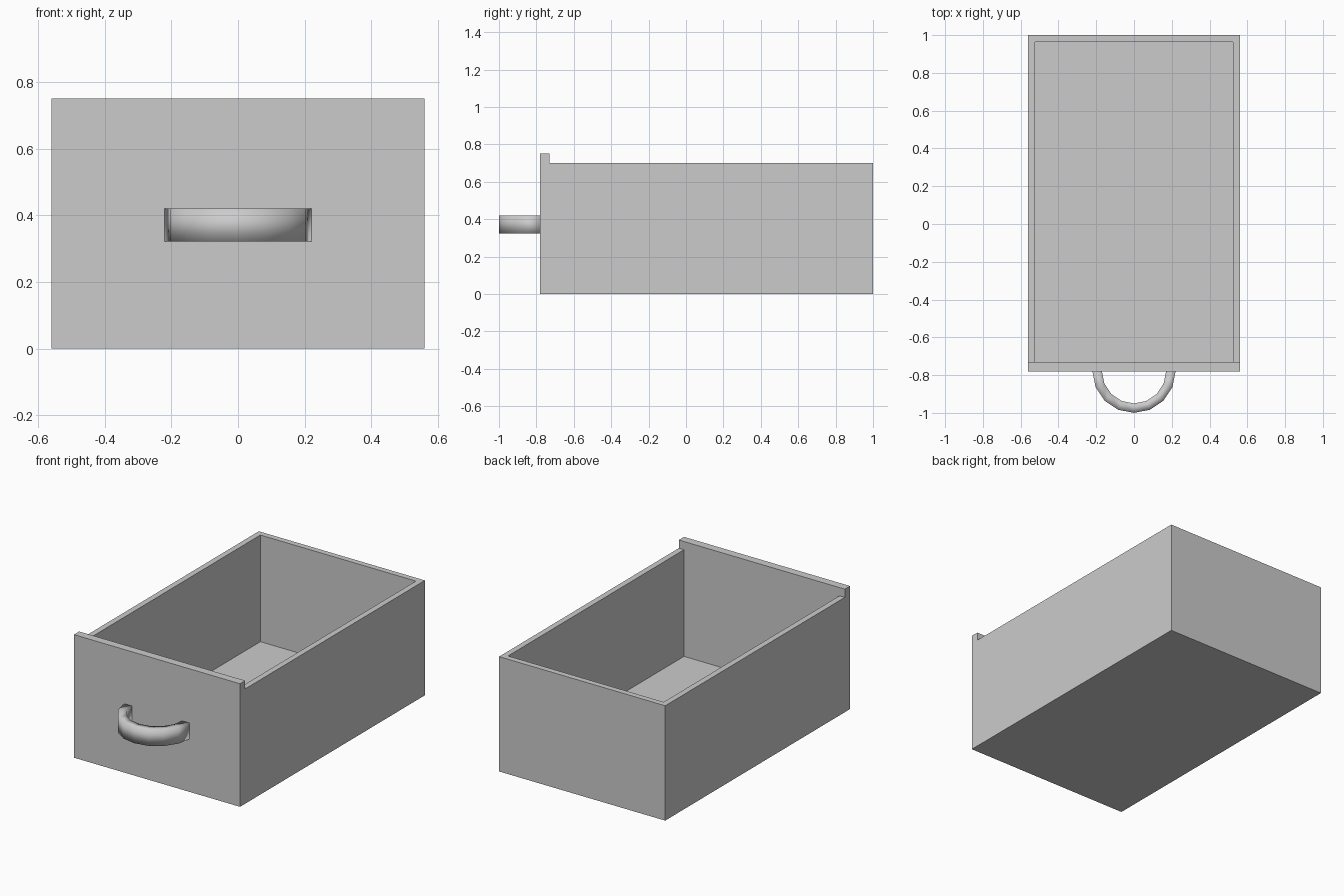
import bpy, bmesh
from math import pi, sin, cos

cube = bpy.data.objects.get("Cube")
if cube:
    bpy.data.objects.remove(cube, do_unlink=True)

grey = bpy.data.materials.new("plain grey")
grey.use_nodes = True
colour = (0.6, 0.6, 0.6, 1)
grey.diffuse_color = colour
grey.node_tree.nodes["Principled BSDF"].inputs["Base Color"].default_value = colour

WIDTH, WALL = 0.56, 0.05           # half width, board thickness
FRONT, BACK = -0.78, 1.0
SIDE_TOP, FRONT_TOP = 0.70, 0.75


def add_object(name, bm):
    bmesh.ops.recalc_face_normals(bm, faces=bm.faces)
    mesh = bpy.data.meshes.new(name)
    bm.to_mesh(mesh)
    bm.free()
    mesh.materials.append(grey)
    obj = bpy.data.objects.new(name, mesh)
    bpy.context.collection.objects.link(obj)
    return obj


# Drawer body: a box whose top is inset and pushed down into a tray,
# with the front board's upper strip raised into a lip
bm = bmesh.new()
bmesh.ops.create_cube(bm, size=1)
for v in bm.verts:
    v.co.x *= 2 * WIDTH
    v.co.y = FRONT if v.co.y < 0 else BACK
    v.co.z = 0 if v.co.z < 0 else SIDE_TOP
top = max(bm.faces, key=lambda f: f.calc_center_median().z)
bmesh.ops.inset_region(bm, faces=[top], thickness=WALL)
floor = bmesh.ops.extrude_face_region(bm, geom=[top])["geom"]
bmesh.ops.delete(bm, geom=[top], context="FACES")
for v in floor:
    if isinstance(v, bmesh.types.BMVert):
        v.co.z = WALL

# Split the rim level with the inner side of the front board
bmesh.ops.bisect_plane(bm, geom=bm.verts[:] + bm.edges[:] + bm.faces[:],
                       plane_co=(0, FRONT + WALL, 0), plane_no=(0, 1, 0), dist=0.001)
strip = [f for f in bm.faces
         if f.normal.z > 0.9 and f.calc_center_median().y < FRONT + WALL - 0.001]
lip = bmesh.ops.extrude_face_region(bm, geom=strip)["geom"]
bmesh.ops.delete(bm, geom=strip, context="FACES")
for v in lip:
    if isinstance(v, bmesh.types.BMVert):
        v.co.z = FRONT_TOP
add_object("drawer_body", bm)

# Handle: a rectangular section swept through a half circle
SEGMENTS, OUTER, INNER = 8, 0.22, 0.17
LOW, HIGH = 0.322, 0.42
bm = bmesh.new()
rings = []
for i in range(SEGMENTS + 1):
    a = pi * i / SEGMENTS
    rings.append([bm.verts.new((r * cos(a), FRONT - r * sin(a), z))
                  for r, z in ((OUTER, LOW), (OUTER, HIGH), (INNER, HIGH), (INNER, LOW))])
for a, b in zip(rings, rings[1:]):
    for j in range(4):
        k = (j + 1) % 4
        bm.faces.new((a[j], a[k], b[k], b[j]))
bm.faces.new(rings[0])
bm.faces.new(rings[-1])
for f in bm.faces:
    f.smooth = True
add_object("handle", bm)
